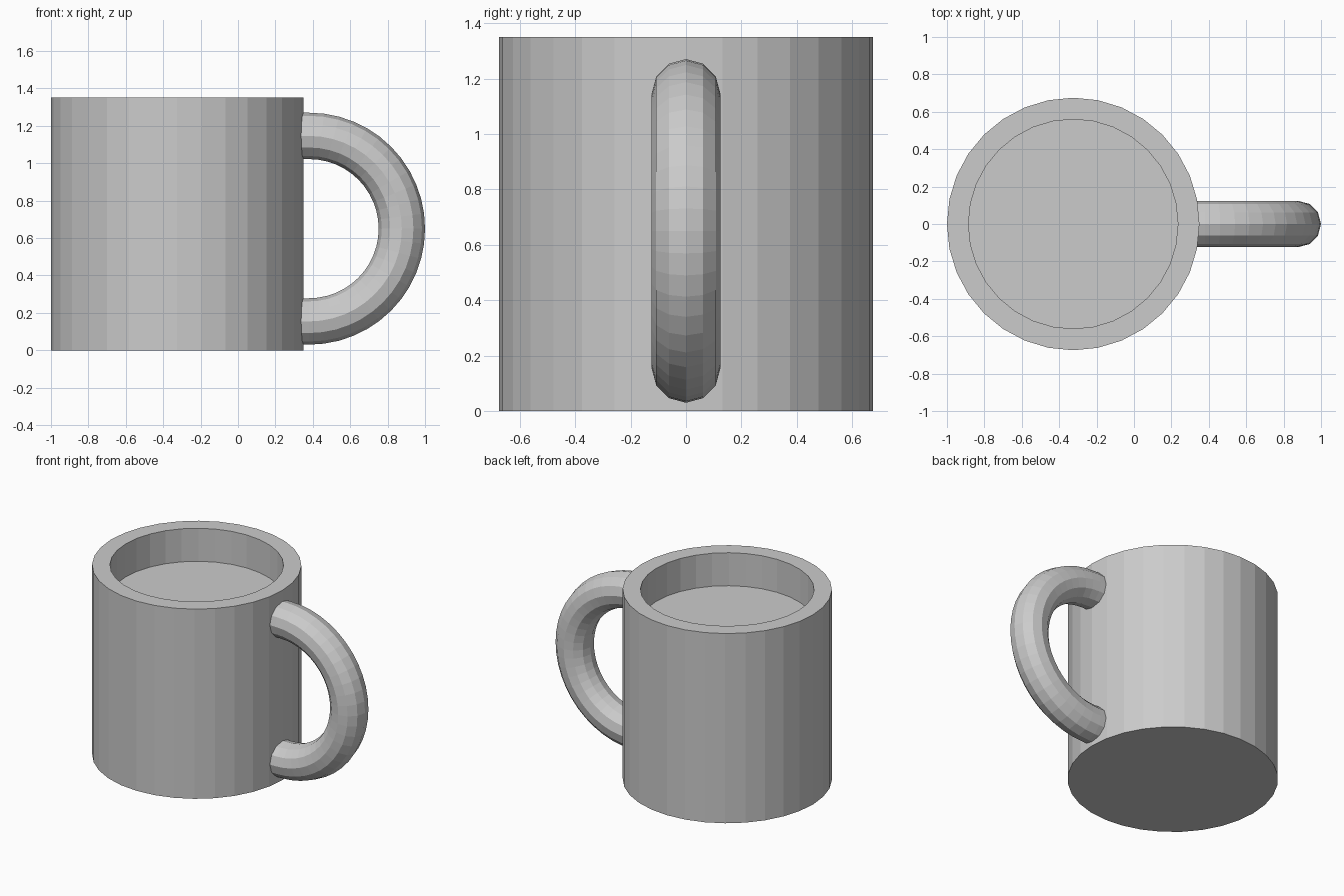
import bpy, bmesh
from math import sin, cos, pi
from mathutils import Vector

cube = bpy.data.objects.get("Cube")
if cube:
    bpy.data.objects.remove(cube, do_unlink=True)

CUP_X, RADIUS, INNER, HEIGHT, FLOOR = -0.325, 0.675, 0.56, 1.35, 1.115
HANDLE_X, HANDLE_Z, BEND, TUBE = 0.38, 0.65, 0.496, 0.124

grey = bpy.data.materials.new("light grey")
grey.use_nodes = True
grey.diffuse_color = (0.6, 0.6, 0.6, 1)
grey.node_tree.nodes["Principled BSDF"].inputs["Base Color"].default_value = (0.6, 0.6, 0.6, 1)


def skin(name, rings):
    """Join equal rings of points into a closed, capped, flat-shaded solid."""
    bm = bmesh.new()
    loops = [[bm.verts.new(p) for p in ring] for ring in rings]
    n = len(loops[0])
    for a, b in zip(loops, loops[1:]):
        for i in range(n):
            j = (i + 1) % n
            bm.faces.new((a[i], a[j], b[j], b[i]))
    bm.faces.new(loops[0])
    bm.faces.new(loops[-1])
    bmesh.ops.recalc_face_normals(bm, faces=bm.faces)
    mesh = bpy.data.meshes.new(name)
    bm.to_mesh(mesh)
    bm.free()
    mesh.materials.append(grey)
    obj = bpy.data.objects.new(name, mesh)
    bpy.context.collection.objects.link(obj)
    return obj


def circle(centre, u, v, radius, sides):
    return [centre + radius * (u * cos(2 * pi * i / sides) + v * sin(2 * pi * i / sides))
            for i in range(sides)]


X, Y, Z = Vector((1, 0, 0)), Vector((0, 1, 0)), Vector((0, 0, 1))

# Cup: outer wall, flat rim, inner wall and the raised floor of the recess
profile = [(RADIUS, 0), (RADIUS, HEIGHT), (INNER, HEIGHT), (INNER, FLOOR)]
skin("cup", [circle(Vector((CUP_X, 0, z)), X, Y, r, 32) for r, z in profile])

# Handle: half ring whose ends run straight into the cup wall
centre = Vector((HANDLE_X, 0, HANDLE_Z))
rings = []
for step in range(25):
    angle = -pi / 2 + pi * step / 24
    out = X * cos(angle) + Z * sin(angle)
    rings.append(circle(centre + out * BEND, out, Y, TUBE, 12))
inset = X * 0.08
rings.insert(0, [p - inset for p in rings[0]])
rings.append([p - inset for p in rings[-1]])
skin("handle", rings)
